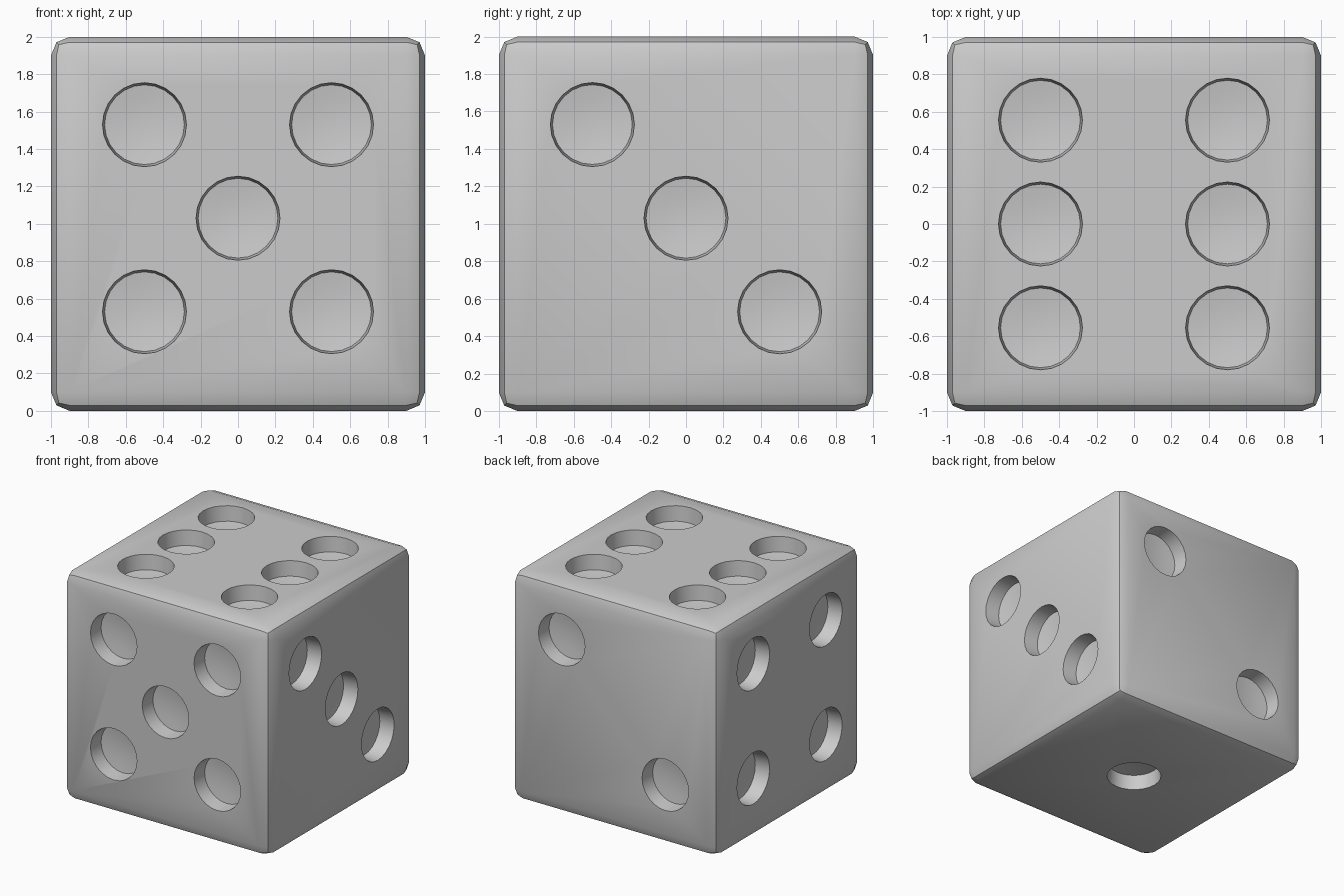
import bpy, bmesh
from math import cos, sin, pi
from mathutils import Vector

if "Cube" in bpy.data.objects:
    bpy.data.objects.remove(bpy.data.objects["Cube"])

SEGMENTS = 24
LIFT = 0.03  # side pips sit slightly above the middle
# pip cutter profile: (radius, height relative to the face), tapered wall and shallow dish
PROFILE = [(0.229, 0.05), (0.213, -0.13), (0.14, -0.14), (0.07, -0.146)]
DISH_BOTTOM = -0.148


def new_object(name, bm):
    mesh = bpy.data.meshes.new(name)
    bmesh.ops.recalc_face_normals(bm, faces=bm.faces[:])
    bm.to_mesh(mesh)
    bm.free()
    obj = bpy.data.objects.new(name, mesh)
    bpy.context.collection.objects.link(obj)
    return obj


def add_pip(bm, centre, normal):
    """Closed revolved plug pointing along the face normal."""
    rot = Vector(normal).to_track_quat('Z', 'Y')
    place = lambda x, y, z: bm.verts.new(Vector(centre) + rot @ Vector((x, y, z)))
    rings = [[place(r * cos(2 * pi * i / SEGMENTS), r * sin(2 * pi * i / SEGMENTS), h)
              for i in range(SEGMENTS)] for r, h in PROFILE]
    tip = place(0, 0, DISH_BOTTOM)
    bm.faces.new(rings[0])
    for i in range(SEGMENTS):
        j = (i + 1) % SEGMENTS
        for a, b in zip(rings, rings[1:]):
            bm.faces.new((a[i], a[j], b[j], b[i]))
        bm.faces.new((rings[-1][i], rings[-1][j], tip))


# Body: cube with rounded edges
bm = bmesh.new()
bmesh.ops.create_cube(bm, size=2)
bmesh.ops.translate(bm, verts=bm.verts[:], vec=(0, 0, 1))
bmesh.ops.bevel(bm, geom=bm.edges[:], offset=0.1, segments=2, profile=0.5,
                affect='EDGES', clamp_overlap=True)
die = new_object("die_body", bm)

# Pips on all six faces
bm = bmesh.new()
mid, p = 1 + LIFT, 0.5
corners = [(a, b) for a in (-p, p) for b in (-p, p)]
for x, z in corners + [(0, 0)]:                  # front: five
    add_pip(bm, (x, -1, mid + z), (0, -1, 0))
for x, z in [(p, p), (-p, -p)]:                  # back: two
    add_pip(bm, (x, 1, mid + z), (0, 1, 0))
for y, z in [(-p, p), (0, 0), (p, -p)]:          # right: three
    add_pip(bm, (1, y, mid + z), (1, 0, 0))
for y, z in corners:                             # left: four
    add_pip(bm, (-1, y, mid + z), (-1, 0, 0))
for x in (-p, p):                                # top: six
    for y in (-0.555, 0, 0.555):
        add_pip(bm, (x, y, 2), (0, 0, 1))
add_pip(bm, (0, 0, 0), (0, 0, -1))               # bottom: one
cutter = new_object("pip_cutter", bm)
cutter.hide_render = True

# Cut the pips, then shade
cut = die.modifiers.new("pips", 'BOOLEAN')
cut.operation = 'DIFFERENCE'
cut.solver = 'EXACT'
cut.object = cutter
bpy.context.view_layer.objects.active = die
die.select_set(True)
bpy.ops.object.modifier_apply(modifier=cut.name)
bpy.data.objects.remove(cutter)
bpy.ops.object.shade_smooth_by_angle(angle=pi / 6)
